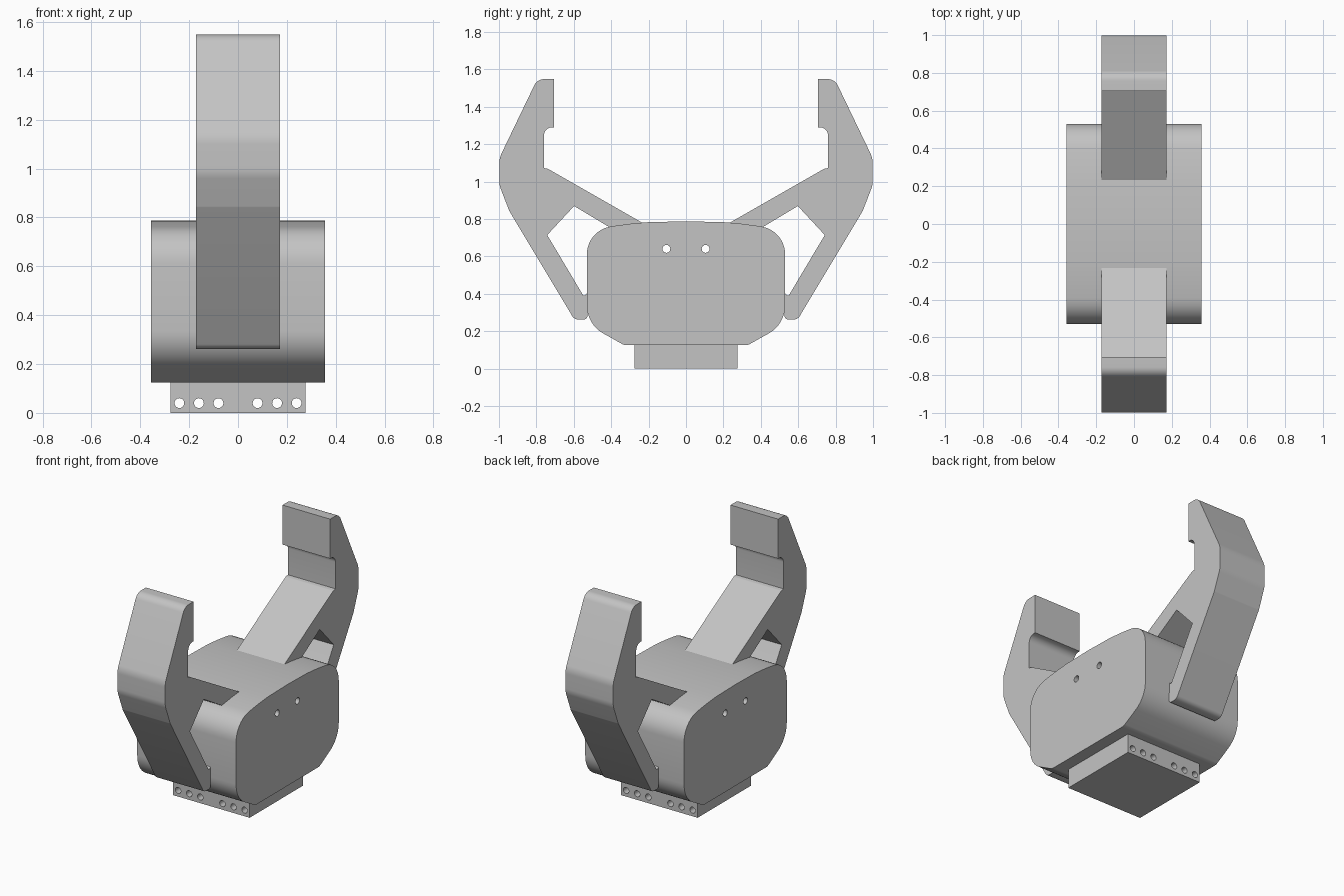
import bpy, bmesh, math
from mathutils import Vector, Matrix

cube = bpy.data.objects.get("Cube")
if cube:
    bpy.data.objects.remove(cube, do_unlink=True)

grey = bpy.data.materials.new("light grey")
grey.use_nodes = True
COLOUR = (0.55, 0.55, 0.55, 1)
grey.diffuse_color = COLOUR
grey.node_tree.nodes["Principled BSDF"].inputs["Base Color"].default_value = COLOUR


def rounded(points, steps=8):
    """Outline from (y, z, corner radius) points, each corner filleted."""
    out = []
    n = len(points)
    for i, (y, z, r) in enumerate(points):
        p = Vector((y, z))
        if r == 0:
            out.append(p)
            continue
        a = (Vector(points[i - 1][:2]) - p).normalized()
        b = (Vector(points[(i + 1) % n][:2]) - p).normalized()
        half = a.angle(b) / 2
        centre = p + (a + b).normalized() * (r / math.sin(half))
        start = p + a * (r / math.tan(half)) - centre
        end = p + b * (r / math.tan(half)) - centre
        sweep = start.angle_signed(end)
        for k in range(steps + 1):
            out.append(centre + Matrix.Rotation(-sweep * k / steps, 2) @ start)
    return out


def finish(name, bm):
    bmesh.ops.recalc_face_normals(bm, faces=bm.faces)
    mesh = bpy.data.meshes.new(name)
    bm.to_mesh(mesh)
    bm.free()
    mesh.materials.append(grey)
    obj = bpy.data.objects.new(name, mesh)
    bpy.context.collection.objects.link(obj)
    return obj


def extrude_x(name, outline, half_width):
    """Solid made by extruding a y-z outline across x."""
    bm = bmesh.new()
    face = bm.faces.new([bm.verts.new((-half_width, y, z)) for y, z in outline])
    ext = bmesh.ops.extrude_face_region(bm, geom=[face])["geom"]
    verts = [g for g in ext if isinstance(g, bmesh.types.BMVert)]
    bmesh.ops.translate(bm, verts=verts, vec=(2 * half_width, 0, 0))
    return finish(name, bm)


def select_only(obj):
    bpy.ops.object.select_all(action='DESELECT')
    obj.select_set(True)
    bpy.context.view_layer.objects.active = obj


def drill(obj, centres, axis, radius):
    """Through holes along an axis."""
    bm = bmesh.new()
    turn = Matrix.Rotation(math.pi / 2, 4, 'Y' if axis == 'X' else 'X')
    for c in centres:
        bmesh.ops.create_cone(bm, cap_ends=True, segments=24, radius1=radius,
                              radius2=radius, depth=2,
                              matrix=Matrix.Translation(c) @ turn)
    cutter = finish("hole_cutter", bm)
    cutter.hide_render = True
    mod = obj.modifiers.new("holes", 'BOOLEAN')
    mod.operation = 'DIFFERENCE'
    mod.solver = 'EXACT'
    mod.object = cutter
    select_only(obj)
    bpy.ops.object.modifier_apply(modifier=mod.name)
    bpy.data.objects.remove(cutter, do_unlink=True)


# Gripper body: rounded block with a crowned top and chamfered underside
half = [(0.20, 0.783, 0), (0.30, 0.774, 0), (0.39, 0.762, 0),
        (0.53, 0.735, 0.15), (0.53, 0.237, 0.17), (0.33, 0.125, 0.06)]
body_points = [(0, 0.787, 0)] + half + [(-y, z, r) for y, z, r in reversed(half)]
body = extrude_x("body", rounded(body_points), 0.357)
drill(body, [(0, -0.105, 0.64), (0, 0.105, 0.64)], 'X', 0.021)

# Mounting base with a row of cross holes
base = extrude_x("mounting_base", [(-0.275, 0), (0.275, 0), (0.275, 0.14), (-0.275, 0.14)], 0.277)
drill(base, [(s * x, 0, 0.04) for s in (-1, 1) for x in (0.08, 0.16, 0.24)], 'Y', 0.02)

# Fingers: tip pad, knee, lower strut with foot, and upper strut into the body
finger_points = [
    (0.705, 1.548, 0), (0.795, 1.548, 0.06), (0.998, 1.126, 0.12),
    (0.998, 0.98, 0.12), (0.945, 0.843, 0.03), (0.597, 0.262, 0.04),
    (0.527, 0.262, 0.02), (0.527, 0.31, 0), (0.50, 0.34, 0), (0.50, 0.405, 0),
    (0.527, 0.405, 0), (0.546, 0.385, 0.008), (0.742, 0.714, 0),
    (0.598, 0.869, 0), (0.30, 0.69, 0), (0.15, 0.732, 0),
    (0.738, 1.068, 0.02), (0.76, 1.072, 0), (0.76, 1.29, 0.045), (0.705, 1.29, 0)]
outline = rounded(finger_points)
front_finger = extrude_x("front_finger", [(-y, z) for y, z in outline], 0.172)
back_finger = extrude_x("back_finger", outline, 0.172)

for obj in (body, base, front_finger, back_finger):
    select_only(obj)
    bpy.ops.object.shade_smooth_by_angle(angle=math.radians(30))
